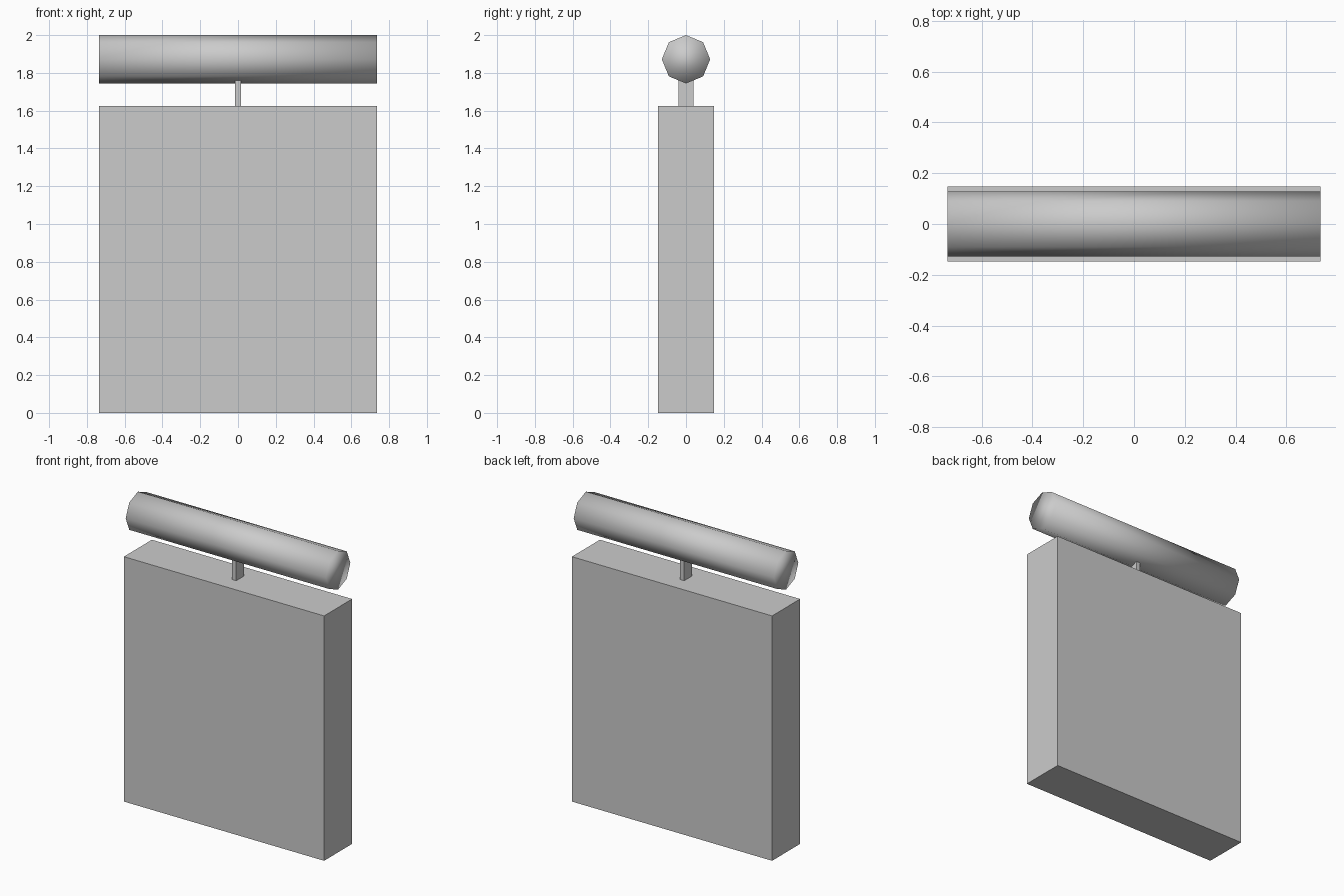
import bpy
import math

if "Cube" in bpy.data.objects:
    bpy.data.objects.remove(bpy.data.objects["Cube"])


def box(name, size, z_low):
    """Flat-shaded box centred on x and y, standing on z_low."""
    bpy.ops.mesh.primitive_cube_add(size=1, location=(0, 0, z_low + size[2] / 2))
    obj = bpy.context.object
    obj.name = name
    obj.scale = size
    bpy.ops.object.transform_apply(location=False, rotation=False, scale=True)
    return obj


# Main slab
box("body_slab", (1.47, 0.294, 1.625), 0)

# Thin post joining slab and bar, its top sunk into the bar
box("connecting_post", (0.03, 0.08, 0.18), 1.61)

# Eight-sided horizontal bar, smooth over its whole surface including the ends
radius = 0.128
bpy.ops.mesh.primitive_cylinder_add(
    vertices=8, radius=radius, depth=1.47,
    location=(0, 0, 2 - radius), rotation=(0, math.pi / 2, 0))
bar = bpy.context.object
bar.name = "top_bar"
bpy.ops.object.transform_apply(location=False, rotation=True, scale=False)
bpy.ops.object.shade_smooth()
